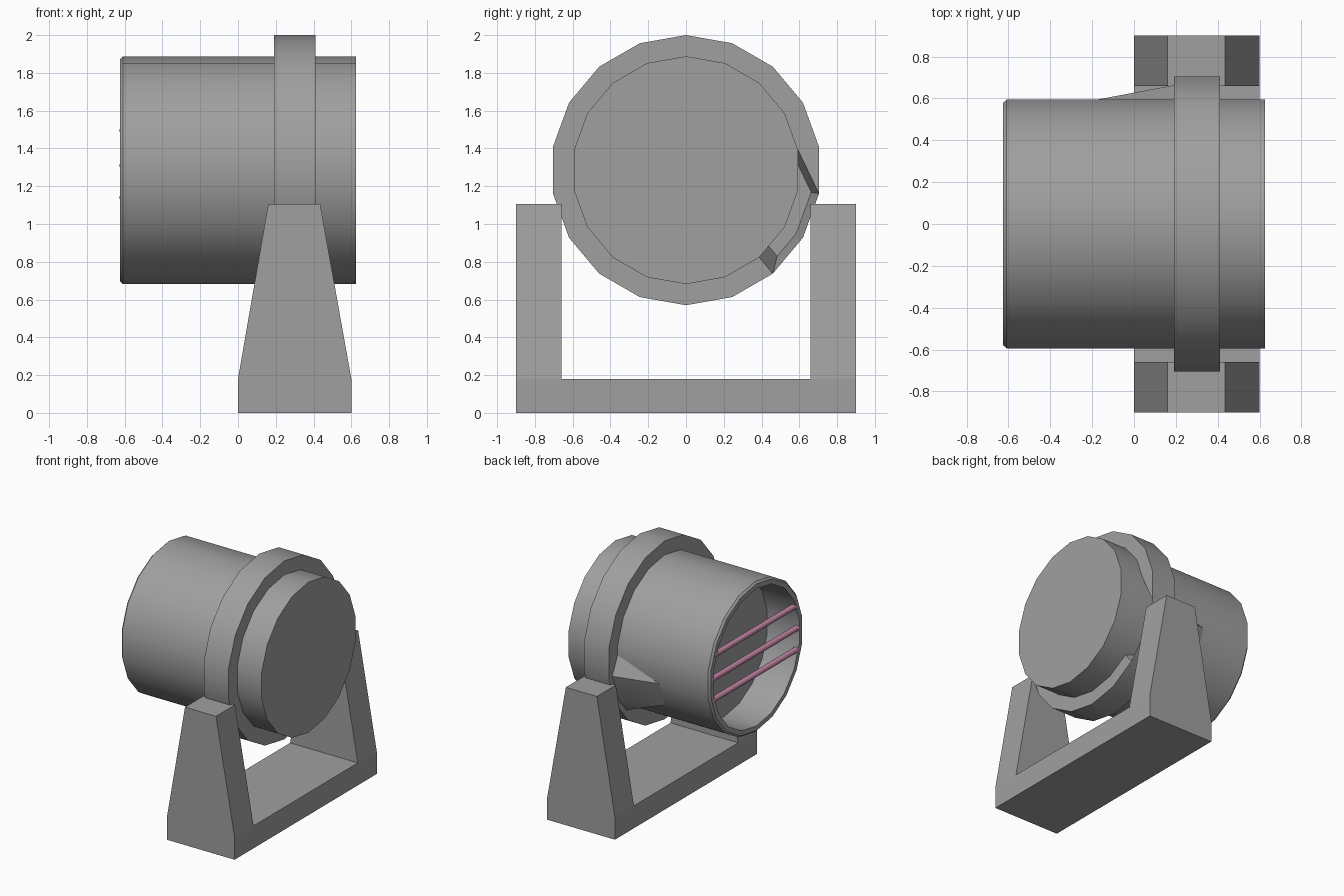
import bpy, bmesh, math

cube = bpy.data.objects.get("Cube")
if cube:
    bpy.data.objects.remove(cube, do_unlink=True)

SIDES = 18
AXIS_Z = 1.285


def material(name, color):
    mat = bpy.data.materials.new(name)
    mat.use_nodes = True
    mat.diffuse_color = color
    mat.node_tree.nodes["Principled BSDF"].inputs["Base Color"].default_value = color
    return mat


grey = material("grey_metal", (0.35, 0.35, 0.35, 1))
pink = material("pink_bars", (0.55, 0.24, 0.38, 1))


def finish(bm, name, mat, smooth=False):
    mesh = bpy.data.meshes.new(name)
    bm.to_mesh(mesh)
    bm.free()
    mesh.materials.append(mat)
    obj = bpy.data.objects.new(name, mesh)
    bpy.context.collection.objects.link(obj)
    if smooth:
        bpy.ops.object.select_all(action="DESELECT")
        obj.select_set(True)
        bpy.context.view_layer.objects.active = obj
        bpy.ops.object.shade_smooth_by_angle(angle=math.radians(30))
    return obj


def lathe(bm, profile, split=()):
    """Sweep (x, radius) points about the lamp axis; split lists segments to triangulate."""
    rows = []
    for x, r in profile:
        angles = [math.radians(10 + 360 * k / SIDES) for k in range(SIDES)]
        rows.append([bm.verts.new((x, r * math.cos(a), AXIS_Z + r * math.sin(a)))
                     for a in angles])
    for a, b in zip(rows, rows[1:]):
        for k in range(SIDES):
            n = (k + 1) % SIDES
            if k in split:
                bm.faces.new((a[k], a[n], b[n]))
                bm.faces.new((a[k], b[n], b[k]))
            else:
                bm.faces.new((a[k], a[n], b[n], b[k]))
    return rows


# Lamp barrel with a recessed opening at one end and a closed back
bm = bmesh.new()
rows = lathe(bm, [(-0.34, 0.55), (-0.625, 0.55), (-0.625, 0.588),
                  (-0.61, 0.603), (0.625, 0.603)])
bm.faces.new(rows[0][::-1])
bm.faces.new(rows[-1])
finish(bm, "lamp_barrel", grey, True)

# Collar, with two inner corners pulled forward into a wedge along the barrel
bm = bmesh.new()
rows = lathe(bm, [(0.19, 0.603), (0.19, 0.715), (0.41, 0.715), (0.41, 0.603)],
             split=(15, 17))
for k in (16, 17):
    rows[-1][k].co.x = -0.18
finish(bm, "collar", grey, True)

# Bars across the opening
for i, z in enumerate((1.14, 1.31, 1.495)):
    half = math.sqrt(0.57 ** 2 - (z - AXIS_Z) ** 2)
    bpy.ops.mesh.primitive_cylinder_add(vertices=10, radius=0.022, depth=2 * half,
                                        location=(-0.606, 0, z),
                                        rotation=(math.pi / 2, 0, 0))
    bar = bpy.context.object
    bar.name = f"front_bar_{i + 1}"
    bar.data.materials.append(pink)
    bpy.ops.object.shade_smooth_by_angle(angle=math.radians(40))


def prism(name, outline, y0, y1):
    """Extrude an (x, z) outline along y."""
    bm = bmesh.new()
    face = bm.faces.new([bm.verts.new((x, y0, z)) for x, z in outline])
    new = bmesh.ops.extrude_face_region(bm, geom=[face])["geom"]
    for v in new:
        if isinstance(v, bmesh.types.BMVert):
            v.co.y = y1
    bmesh.ops.recalc_face_normals(bm, faces=bm.faces)
    finish(bm, name, grey)


# Stand: flat base and two tapered arms
prism("stand_base", [(0, 0), (0.6, 0), (0.6, 0.18), (0, 0.18)], -0.66, 0.66)
arm = [(0, 0), (0.6, 0), (0.6, 0.18), (0.435, 1.105), (0.16, 1.105), (0, 0.18)]
for name, side in (("front_arm", -1), ("back_arm", 1)):
    prism(name, arm, side * 0.66, side * 0.9)
